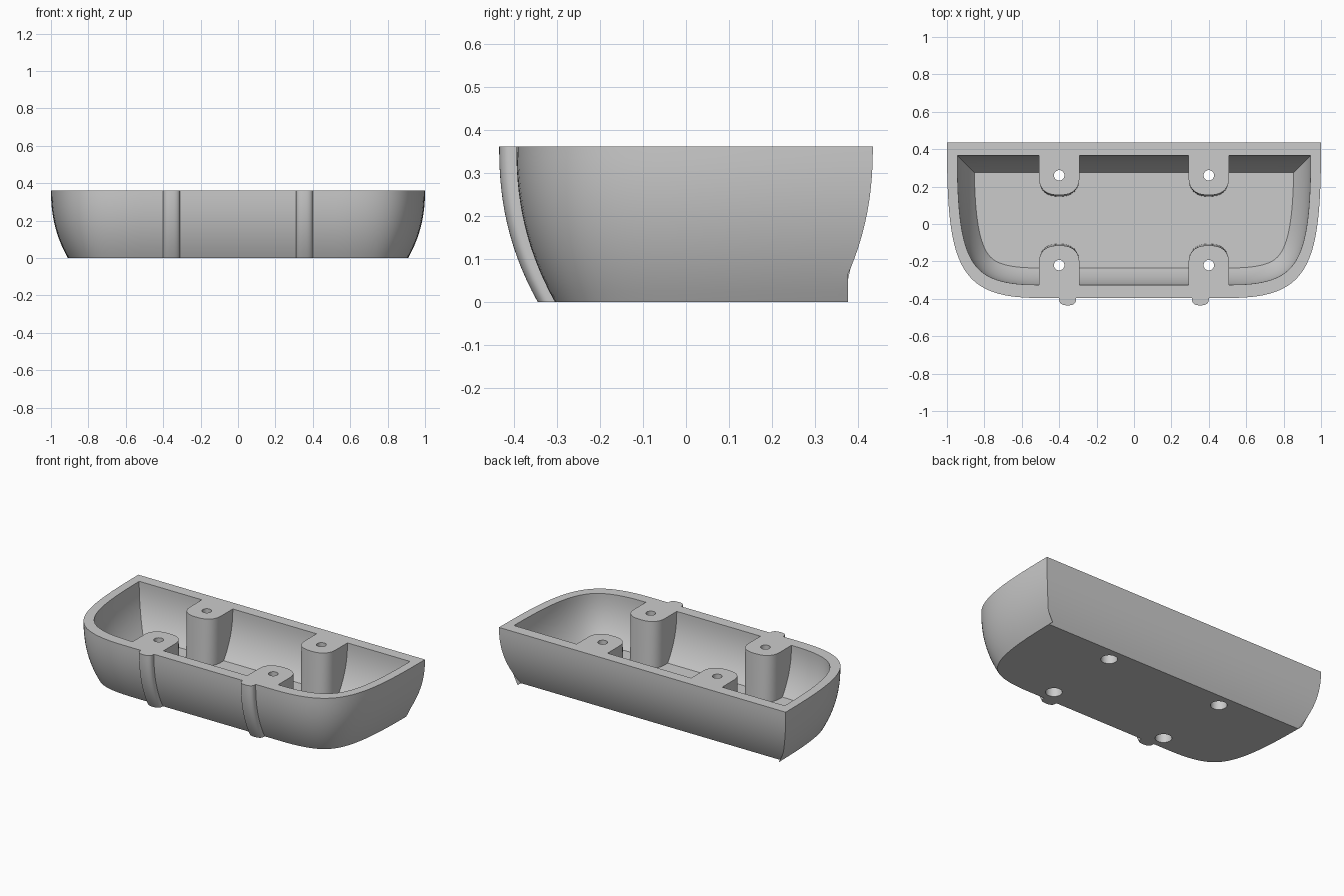
import bpy, bmesh, math
from mathutils import Vector

HEIGHT, FLOOR, MID_Y = 0.362, 0.07, 0.02
POST_X, RIB_X = 0.4, 0.355

cube = bpy.data.objects.get("Cube")
if cube:
    bpy.data.objects.remove(cube, do_unlink=True)

grey = bpy.data.materials.new("plain grey")
grey.use_nodes = True
grey.diffuse_color = (0.6, 0.6, 0.6, 1)
grey.node_tree.nodes["Principled BSDF"].inputs["Base Color"].default_value = grey.diffuse_color

bm = bmesh.new()


def loft(rings):
    """Skin rings of equal length; return the first and last vertex loops."""
    loops = [[bm.verts.new(p) for p in ring] for ring in rings]
    n = len(loops[0])
    for a, b in zip(loops, loops[1:]):
        for i in range(n):
            j = (i + 1) % n
            bm.faces.new((a[i], a[j], b[j], b[i]))
    return loops[0], loops[-1]


def fill(loops):
    """Flat face bounded by the first loop, with the other loops as holes."""
    edges = [bm.edges.get((loop[i - 1], v)) for loop in loops for i, v in enumerate(loop)]
    bmesh.ops.triangle_fill(bm, edges=edges, use_beauty=True, normal=(0, 0, 1))


def flare(t):
    """Inset of the wall at relative height t."""
    return 0.09 * (1 - t) ** 2.25


def bezier(a, b, c, d, t):
    u = 1 - t
    return a * u**3 + b * (3 * u * u * t) + c * (3 * u * t * t) + d * t**3


# Plan outline: square back corners, long rounded front corners
corner = [Vector(p) for p in ((-1, 0.435), (-1, -0.2), (-0.95, -0.395), (-0.52, -0.395))]
left = [bezier(*corner, i / 32) for i in range(33)]
outline = left + [Vector((-p.x, p.y)) for p in reversed(left)]
HALF = len(left)


def inset(d, squeeze=0.0):
    """Outline moved inwards by d with mitred corners."""
    ring, n = [], len(outline)
    scale = 1 - squeeze / (0.415 - d)
    for i, p in enumerate(outline):
        e1 = (p - outline[i - 1]).normalized()
        e2 = (outline[(i + 1) % n] - p).normalized()
        n1, n2 = Vector((-e1.y, e1.x)), Vector((-e2.y, e2.x))
        q = p + (n1 + n2) * (d / (1 + n1.dot(n2)))
        ring.append((q.x, MID_Y + (q.y - MID_Y) * scale))
    return ring


def bump(x, w, wall, shoulder, tip):
    """Round-nosed bulge out of a straight wall; negative w runs towards -x."""
    pts = [(x - w, wall)]
    for i in range(25):
        a = math.pi * i / 24
        c, s = math.cos(a), max(0.0, math.sin(a))
        pts.append((x - w * math.copysign(abs(c) ** 0.8, c), shoulder + (tip - shoulder) * s ** 0.8))
    return pts + [(x + w, wall)]


def at(z, pts):
    return [(x, y, z) for x, y in pts]


# Outer wall with two rounded ribs on the front
def outer_ring(t):
    ring = inset(flare(t))
    wall = -0.395 + flare(t)
    ribs = [p for x in (-RIB_X, RIB_X) for p in bump(x, 0.045, wall, wall - 0.008, wall - 0.04)]
    return at(HEIGHT * t, ring[:HALF] + ribs + ring[HALF:])


# Inner wall with four screw posts growing out of it
def inner_ring(t):
    ring = inset(0.055 + flare(t), 0.015)
    nose = 0.135 - 0.008 * (1 - t)
    front, back = ring[HALF - 1][1], ring[0][1]
    front_posts = [p for x in (-POST_X, POST_X)
                   for p in bump(x, 0.108, front, MID_Y - 0.235, MID_Y - nose)]
    back_posts = [p for x in (POST_X, -POST_X)
                  for p in bump(x, -0.108, back, MID_Y + 0.235, MID_Y + nose)]
    return at(FLOOR + (HEIGHT - FLOOR) * t, ring[:HALF] + front_posts + ring[HALF:] + back_posts)


steps = [i / 14 for i in range(15)]
outer_bottom, outer_top = loft([outer_ring(t) for t in steps])
inner_floor, inner_top = loft([inner_ring(t) for t in steps])


# Screw holes with a wider bore from below
def circle(x, y, z, r):
    return [(x + r * math.cos(a), y + r * math.sin(a), z)
            for a in (math.tau * i / 32 for i in range(32))]


bore = ((0, 0.047), (0.3, 0.047), (0.3, 0.028), (HEIGHT, 0.028))
holes = [loft([circle(x, y, z, r) for z, r in bore])
         for x in (-POST_X, POST_X) for y in (MID_Y - 0.24, MID_Y + 0.24)]

# Underside, cavity floor and rim
fill([outer_bottom] + [low for low, high in holes])
fill([inner_floor])
fill([outer_top, inner_top] + [high for low, high in holes])
bmesh.ops.recalc_face_normals(bm, faces=bm.faces)

mesh = bpy.data.meshes.new("tray")
bm.to_mesh(mesh)
bm.free()
mesh.materials.append(grey)
tray = bpy.data.objects.new("tray", mesh)
bpy.context.collection.objects.link(tray)

# Smooth curves, sharp rims
bpy.ops.object.select_all(action='DESELECT')
tray.select_set(True)
bpy.context.view_layer.objects.active = tray
bpy.ops.object.shade_smooth_by_angle(angle=math.radians(30))
